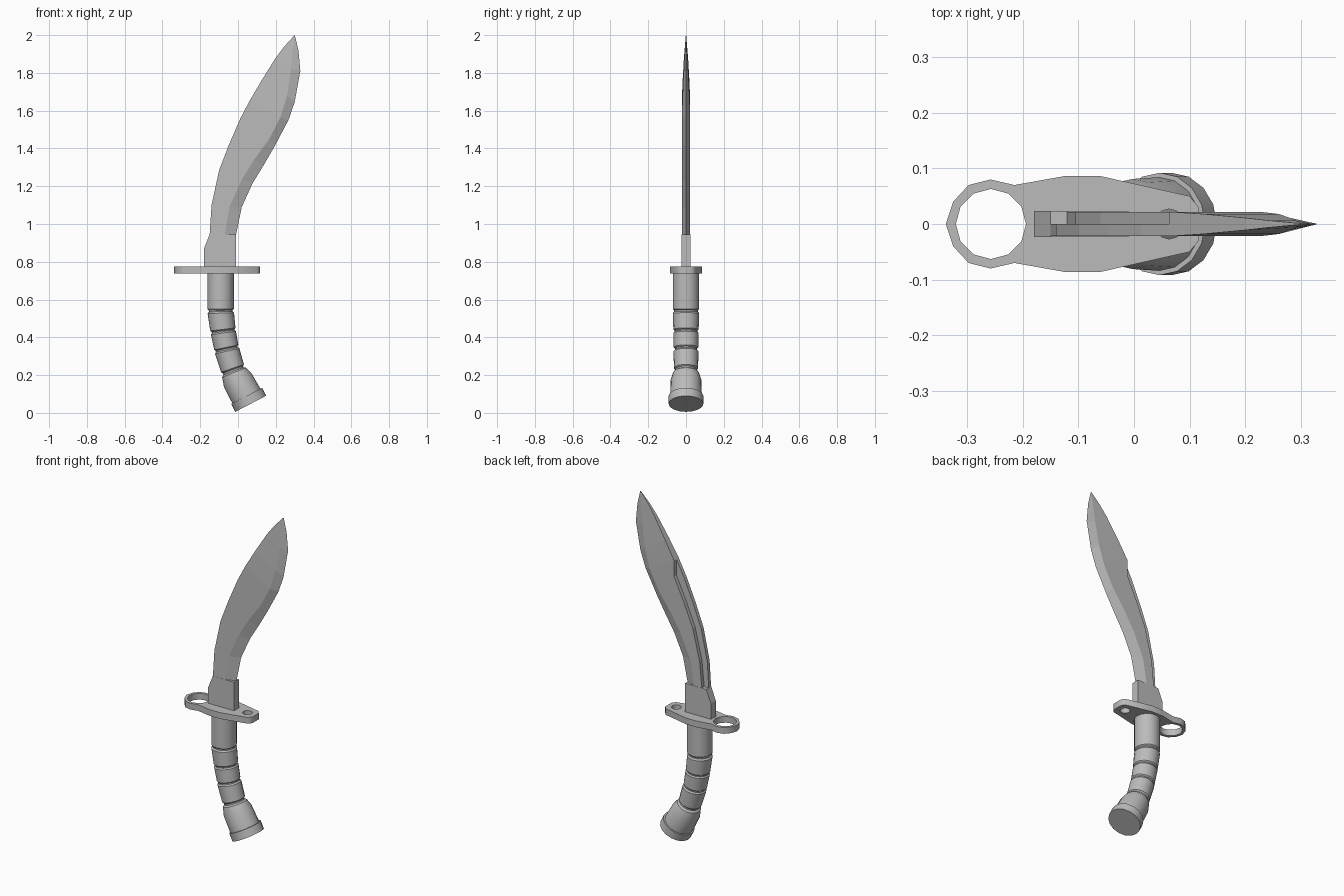
import bpy, bmesh
from math import sin, cos, pi, radians
from mathutils import Vector

cube = bpy.data.objects.get("Cube")
if cube:
    bpy.data.objects.remove(cube, do_unlink=True)

steel = bpy.data.materials.new("grey_steel")
steel.use_nodes = True
grey = (0.5, 0.5, 0.5, 1)
steel.diffuse_color = grey
steel.node_tree.nodes["Principled BSDF"].inputs["Base Color"].default_value = grey


def loft(name, rings, smooth=None):
    """Skin a list of equal-length rings and cap both ends."""
    bm = bmesh.new()
    loops = [[bm.verts.new(p) for p in ring] for ring in rings]
    n = len(loops[0])
    for a, b in zip(loops, loops[1:]):
        for i in range(n):
            j = (i + 1) % n
            bm.faces.new((a[i], a[j], b[j], b[i]))
    bm.faces.new(loops[0][::-1])
    bm.faces.new(loops[-1])
    bmesh.ops.remove_doubles(bm, verts=bm.verts, dist=0.0002)
    bmesh.ops.recalc_face_normals(bm, faces=bm.faces)
    mesh = bpy.data.meshes.new(name)
    bm.to_mesh(mesh)
    bm.free()
    obj = bpy.data.objects.new(name, mesh)
    bpy.context.collection.objects.link(obj)
    mesh.materials.append(steel)
    if smooth:
        bpy.ops.object.select_all(action='DESELECT')
        obj.select_set(True)
        bpy.context.view_layer.objects.active = obj
        bpy.ops.object.shade_smooth_by_angle(angle=radians(smooth))
    return obj


# Blade stations: spine, bevel line, cutting edge, half thickness, spine recess
stations = [
    ((-.15, .945), (-.07, .945), (-.01, .945), .022, .03),
    ((-.14, 1.10), (-.045, 1.09), (.02, 1.09), .022, .035),
    ((-.10, 1.285), (.02, 1.235), (.077, 1.215), .022, .04),
    ((-.048, 1.42), (.085, 1.34), (.135, 1.31), .022, .045),
    ((.013, 1.56), (.165, 1.45), (.193, 1.41), .022, .05),
    ((.063, 1.655), (.225, 1.565), (.267, 1.55), .022, 0),
    ((.125, 1.76), (.26, 1.68), (.30, 1.645), .018, 0),
    ((.20, 1.88), (.28, 1.82), (.33, 1.81), .011, 0),
    ((.245, 1.94), (.29, 1.92), (.32, 1.92), .006, 0),
    ((.299, 1.999), (.30, 1.999), (.301, 1.999), .001, 0),
]


def blade_ring(spine, bevel, edge, t, cut):
    (sx, sz), (bx, bz), (ex, ez) = spine, bevel, edge
    return [(sx, -t, sz), (bx, -t, bz), (ex, 0, ez), (bx, t, bz),
            (sx + cut, t, sz), (sx + cut, 0, sz), (sx, 0, sz)]


loft("blade", [blade_ring(*s) for s in stations])

# Blade base block
base = [(-.18, .77), (-.01, .77), (-.01, .945), (-.15, .945), (-.18, .87)]
loft("blade_base", [[(x, y, z) for x, z in base] for y in (-.023, .023)])


# Cross guard: flat outline with a large ring hole and a small hole
def circle(cx, r, n):
    return [(cx + r * cos(2 * pi * i / n), r * sin(2 * pi * i / n)) for i in range(n)]


half = [(-.338, 0), (-.325, .04), (-.297, .07), (-.258, .08), (-.215, .07),
        (-.125, .086), (-.06, .086), (.10, .05), (.116, .03)]
outline = half + [(x, -y) for x, y in reversed(half[1:])]
curve = bpy.data.curves.new("guard", 'CURVE')
curve.dimensions = '2D'
curve.fill_mode = 'BOTH'
curve.extrude = .0185
for pts in (outline, circle(-.257, .063, 12), circle(.063, .027, 12)):
    spline = curve.splines.new('POLY')
    spline.points.add(len(pts) - 1)
    for p, (x, y) in zip(spline.points, pts):
        p.co = (x, y, 0, 1)
    spline.use_cyclic_u = True
guard = bpy.data.objects.new("guard", curve)
guard.location.z = .7565
bpy.context.collection.objects.link(guard)
curve.materials.append(steel)
bpy.ops.object.select_all(action='DESELECT')
guard.select_set(True)
bpy.context.view_layer.objects.active = guard
bpy.ops.object.convert(target='MESH')


# Curved grip: centre x, centre z, radius, tilt in degrees
def grip_ring(x, z, r, tilt, n=16):
    a = radians(tilt)
    across = Vector((cos(a), 0, sin(a)))
    return [Vector((x, 0, z)) + across * r * cos(2 * pi * i / n)
            + Vector((0, r * sin(2 * pi * i / n), 0)) for i in range(n)]


grip = [
    (-.092, .74, .07, 0), (-.092, .55, .07, 0), (-.092, .543, .063, 1),
    (-.091, .536, .063, 1), (-.091, .528, .07, 2), (-.08, .442, .067, 7),
    (-.079, .436, .061, 7), (-.078, .43, .061, 8), (-.077, .423, .067, 8),
    (-.062, .347, .065, 12), (-.061, .341, .059, 12), (-.059, .334, .059, 13),
    (-.057, .327, .066, 13), (-.029, .236, .064, 19), (-.027, .229, .057, 20),
    (-.024, .221, .057, 21), (-.021, .214, .068, 22), (-.002, .175, .081, 26),
    (.045, .088, .084, 27.5),
]
loft("grip", [grip_ring(*g) for g in grip], 35)

# End cap
loft("pommel_cap", [grip_ring(.046, .09, .092, 27.5), grip_ring(.067, .048, .092, 27.5)], 35)
